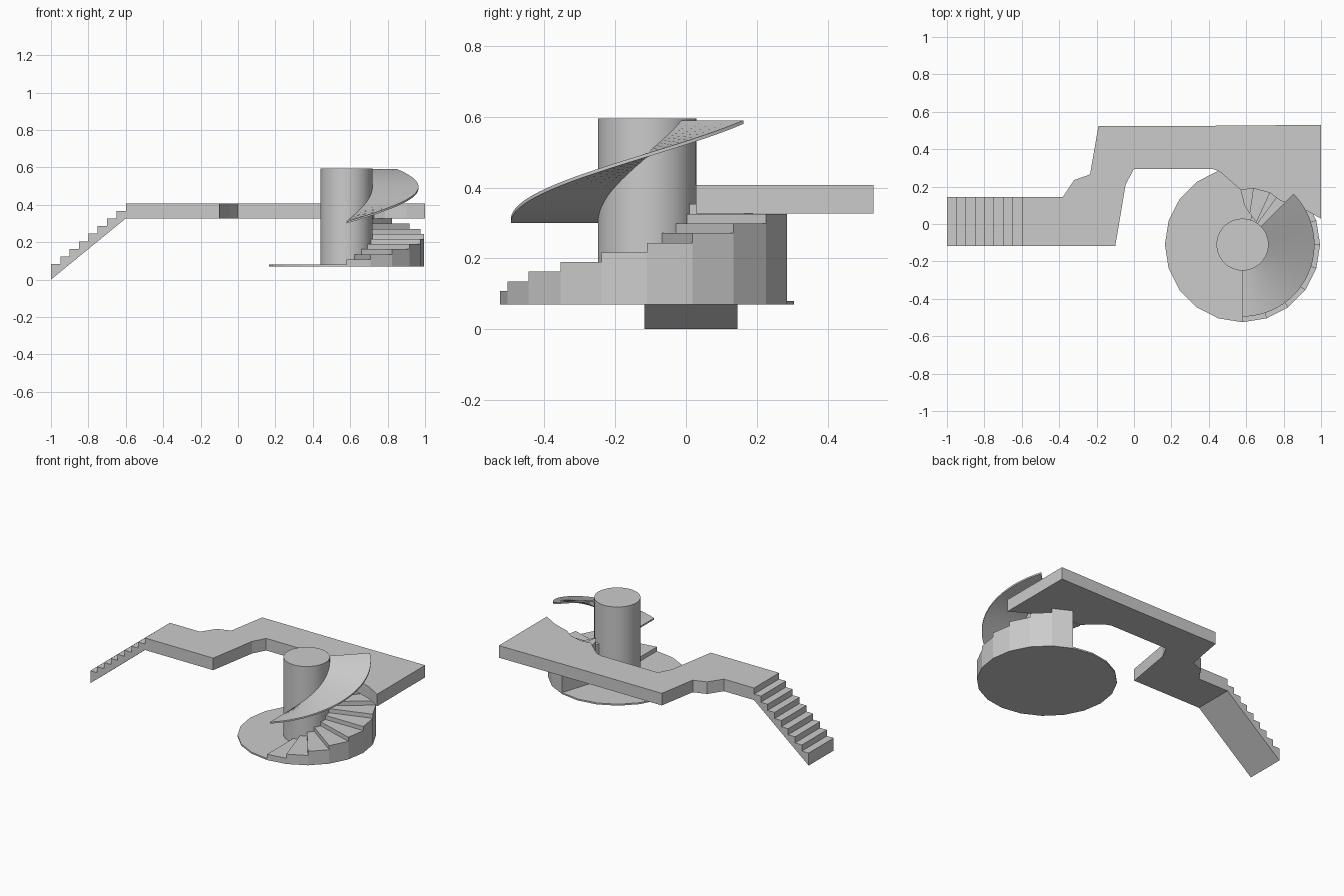
import bpy, bmesh, math
from mathutils import Vector

if "Cube" in bpy.data.objects:
    bpy.data.objects.remove(bpy.data.objects["Cube"])

CX, CY = 0.58, -0.11          # spiral centre
STEP = math.radians(18)


def polar(r, a, z=0.0):
    return Vector((CX + r * math.cos(a), CY + r * math.sin(a), z))


def finish(name, bm):
    bmesh.ops.recalc_face_normals(bm, faces=bm.faces)
    me = bpy.data.meshes.new(name)
    bm.to_mesh(me)
    bm.free()
    ob = bpy.data.objects.new(name, me)
    bpy.context.collection.objects.link(ob)
    return ob


def add_prism(bm, outline, offset):
    """Extrude a closed outline of 3D points by an offset."""
    face = bm.faces.new([bm.verts.new(p) for p in outline])
    ext = bmesh.ops.extrude_face_region(bm, geom=[face])
    verts = [g for g in ext["geom"] if isinstance(g, bmesh.types.BMVert)]
    bmesh.ops.translate(bm, verts=verts, vec=offset)


def smooth(ob, angle=30):
    bpy.ops.object.select_all(action='DESELECT')
    bpy.context.view_layer.objects.active = ob
    ob.select_set(True)
    bpy.ops.object.shade_smooth_by_angle(angle=math.radians(angle))


# Raised walkway
outline = [(-0.6, -0.117), (-0.1, -0.117), (-0.045, 0.21), (0, 0.295), (0.42, 0.295),
           (0.46, 0.28), (0.57, 0.182), (0.64, 0.19), (0.727, 0.166), (0.786, 0.123),
           (0.9, 0.085), (1, 0.028), (1, 0.53), (0.4, 0.525), (-0.19, 0.525),
           (-0.235, 0.265), (-0.32, 0.235), (-0.38, 0.145), (-0.6, 0.145)]
bm = bmesh.new()
add_prism(bm, [(x, y, 0.327) for x, y in outline], (0, 0, 0.08))
finish("walkway", bm)

# Straight stair with sloping underside
profile = [(-0.6, 0.327), (-1, 0)]
for i in range(8):
    z = 0.083 + 0.0405 * i
    profile += [(-1 + 0.05 * i, z), (-0.95 + 0.05 * i, z)]
bm = bmesh.new()
add_prism(bm, [(x, -0.117, z) for x, z in profile], (0, 0.262, 0))
finish("straight_stair", bm)

# Round base, 20 sides
bm = bmesh.new()
add_prism(bm, [polar(0.415, i * STEP, 0.07) for i in range(20)], (0, 0, 0.01))
finish("round_base", bm)

# Central column
bm = bmesh.new()
add_prism(bm, [polar(0.139, i * math.tau / 48, 0.075) for i in range(48)], (0, 0, 0.52))
smooth(finish("column", bm))

# Solid spiral steps
bm = bmesh.new()
for i in range(9):
    a0 = -math.pi / 2 + i * STEP
    a1 = a0 + STEP
    add_prism(bm, [polar(0.13, a0, 0.075), polar(0.415, a0, 0.075),
                   polar(0.415, a1, 0.075), polar(0.13, a1, 0.075)],
              (0, 0, 0.033 + 0.0272 * i))
finish("spiral_steps", bm)

# Small fan steps up to the walkway
fan = [(0.57, 0.182), (0.64, 0.19), (0.727, 0.166), (0.786, 0.123)]
inner = [(0.59, 0.10), (0.62, 0.055), (0.655, 0.01), (0.67, 0.0)]
bm = bmesh.new()
for i, h in enumerate((0.054, 0.027)):
    quad = [inner[i], inner[i + 1], fan[i + 1], fan[i]]
    add_prism(bm, [(x, y, 0.32) for x, y in quad], (0, 0, h + 0.007))
finish("fan_steps", bm)

# Spiral ramp: sweep a thin radial section around the column
N = 40
bm = bmesh.new()
rings = []
for i in range(N + 1):
    t = i / N
    a = math.radians(-90 + 135 * t)
    z = 0.30 + 0.28 * t
    rings.append([bm.verts.new(polar(r, a, z + dz))
                  for r, dz in ((0.132, 0), (0.385, 0), (0.385, 0.01), (0.132, 0.01))])
for p, q in zip(rings, rings[1:]):
    for j in range(4):
        k = (j + 1) % 4
        bm.faces.new((p[j], p[k], q[k], q[j]))
bm.faces.new(rings[0])
bm.faces.new(rings[-1])
smooth(finish("spiral_ramp", bm))
